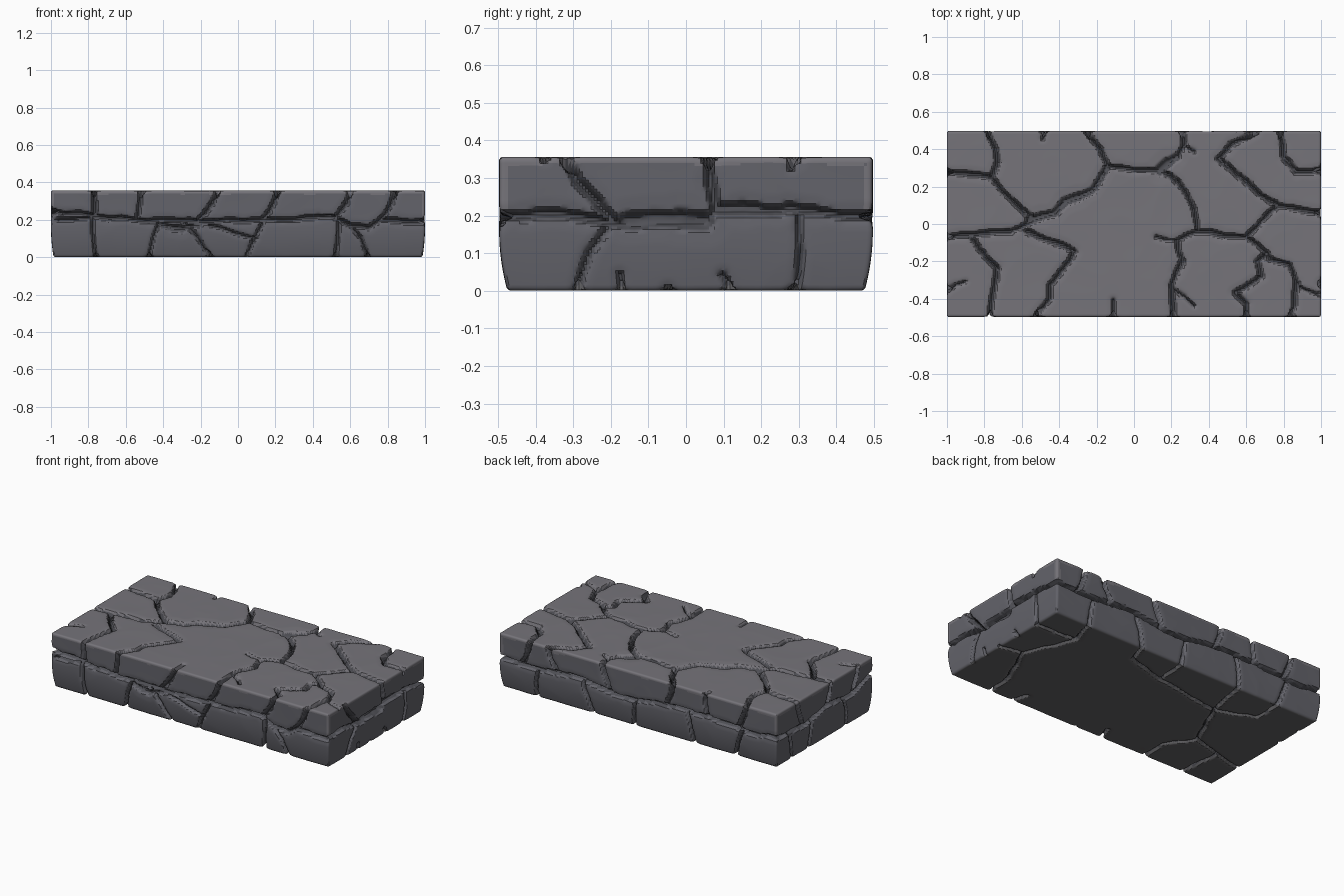
import bpy, math, random
from mathutils import Vector, noise

if "Cube" in bpy.data.objects:
    bpy.data.objects.remove(bpy.data.objects["Cube"])

random.seed(4)
HX, HY, H = 1.0, 0.497, 0.356          # half length, half depth, height
NX, NY, NZ = 260, 130, 46              # surface grid divisions
CELL = 0.06                            # spatial lookup size


def material(name, rgb):
    m = bpy.data.materials.new(name)
    m.diffuse_color = (*rgb, 1)
    m.use_nodes = True
    m.node_tree.nodes["Principled BSDF"].inputs["Base Color"].default_value = m.diffuse_color
    return m


MATS = [material("stone_side", (0.125, 0.125, 0.145)),
        material("stone_light", (0.180, 0.174, 0.194)),
        material("crack_grey", (0.080, 0.081, 0.094)),
        material("underside_grey", (0.125, 0.123, 0.130))]

# Face coordinates -> point on the block
FACE = {"top": lambda a, b: Vector((a, b * HY / 0.5, H)),
        "bottom": lambda a, b: Vector((a, b * HY / 0.5, 0)),
        "front": lambda a, b: Vector((a, -HY, b)),
        "back": lambda a, b: Vector((a, HY, b)),
        "right": lambda a, b: Vector((HX, a, b)),
        "left": lambda a, b: Vector((-HX, a, b))}

segments = []                          # (start, end, half width, depth)


def crack(face, pts, w=0.016, depth=0.032):
    """Split a path into short, slightly jittered crack segments."""
    path = [pts[0]]
    for (ax, ay), (bx, by) in zip(pts, pts[1:]):
        length = math.hypot(bx - ax, by - ay)
        n = max(1, round(length / 0.07))
        for i in range(1, n + 1):
            j = random.uniform(-0.007, 0.007) if i < n else 0
            t = i / n
            path.append((ax + (bx - ax) * t - (by - ay) / length * j,
                         ay + (by - ay) * t + (bx - ax) / length * j))
    for a, b in zip(path, path[1:]):
        segments.append((FACE[face](*a), FACE[face](*b),
                         w * random.uniform(0.85, 1.2), depth))


def side(face, seam, uppers, lowers):
    """Side wall: one wandering seam, slanted joints above and below it."""
    crack(face, seam, 0.014)

    def seam_z(a):
        for (x0, z0), (x1, z1) in zip(seam, seam[1:]):
            if x0 <= a <= x1:
                return z0 + (z1 - z0) * (a - x0) / (x1 - x0)
        return 0.2
    for top, low in uppers:
        z = seam_z(low)
        crack(face, [(top, H), (top * 0.75 + low * 0.25, 0.29), (low, z)], 0.015)
    for up, low in lowers:
        z = seam_z(up)
        crack(face, [(up, z), (up * 0.4 + low * 0.6, 0.1), (low, 0)], 0.011, 0.022)


# Top cracks, left half
for p in ([(-.78, .5), (-.74, .4), (-.73, .33), (-.76, .25), (-1, .28)],
          [(-.76, .25), (-.70, .17), (-.54, .03)],
          [(-1, -.07), (-.87, -.06), (-.66, -.04), (-.54, .02)],
          [(-.14, .31), (-.18, .4), (-.25, .5)],
          [(-.57, -.04), (-.42, -.1), (-.32, -.15), (-.38, -.24), (-.45, -.33),
           (-.45, -.4), (-.52, -.5)],
          [(-.87, -.07), (-.73, -.24), (-.75, -.35), (-.77, -.5)]):
    crack("top", p)
crack("top", [(-.56, .02), (-.42, .06), (-.37, .12), (-.22, .18), (-.14, .31)], 0.024)
# Top cracks, right half
for p in ([(-.14, .31), (0, .29), (.14, .29)],
          [(.23, .36), (.27, .43), (.26, .5)],
          [(.14, .29), (.24, .22), (.32, .08), (.34, -.04), (.6, -.07), (.71, -.16),
           (.73, -.19), (.83, -.22), (.87, -.32), (.84, -.5)],
          [(.34, -.04), (.23, -.09), (.26, -.2), (.2, -.33), (.21, -.5)],
          [(.6, -.07), (.77, .1), (1, .06)],
          [(.77, .1), (.67, .16), (.45, .35), (.52, .43), (.65, .5)],
          [(.78, .5), (.8, .36), (.87, .28), (1, .29)],
          [(.71, -.16), (.66, -.2), (.68, -.28), (.54, -.37), (.6, -.43), (.6, -.5)]):
    crack("top", p)
crack("top", [(.14, .29), (.23, .36)], 0.028)
# Hairline cracks on top
for p in ([(-.11, -.5), (-.11, -.41)], [(.21, -.35), (.32, -.44)],
          [(.23, -.09), (.12, -.07)], [(.27, .42), (.32, .39)],
          [(.87, -.33), (1, -.38)], [(-.48, .5), (-.49, .46)],
          [(-1, -.35), (-.9, -.31)]):
    crack("top", p, 0.011, 0.02)

# Side walls
side("front", [(-1, .25), (-.76, .22), (-.55, .2), (-.2, .19), (.1, .2), (.3, .2),
               (.5, .22), (.6, .17), (.7, .16), (.76, .2), (1, .19)],
     [(-.77, -.76), (-.52, -.54), (-.11, -.22), (.21, .13), (.6, .52), (.84, .76)],
     [(-.78, -.77), (-.42, -.48), (-.3, -.15), (.14, .05), (.54, .53), (.6, .7)])
crack("front", [(-.97, .2), (-.8, .21)], 0.011)
crack("front", [(-.42, .18), (-.3, .15), (-.2, .18)], 0.02, 0.025)
crack("front", [(-.15, .17), (-.02, .13), (.1, .1)], 0.011, 0.02)
side("right", [(-.5, .2), (-.3, .2), (-.2, .18), (.05, .18), (.08, .22), (.15, .225),
               (.24, .21), (.27, .22), (.5, .2)],
     [(-.32, -.19), (.06, .08)], [(-.2, -.3), (.3, .31)])
crack("right", [(-.16, .185), (.05, .185)], 0.026, 0.036)
crack("right", [(.08, .215), (.24, .215)], 0.019, 0.03)
for p in ([(.28, H), (.28, .33)], [(-.18, .04), (-.18, 0)], [(.1, .04), (.12, 0)]):
    crack("right", p, 0.011, 0.02)
side("back", [(-1, .2), (-.8, .18), (-.5, .21), (-.2, .2), (.1, .17), (.4, .21),
              (.7, .19), (1, .2)],
     [(-.78, -.72), (-.48, -.5), (-.25, -.2), (.26, .2), (.65, .58), (.78, .84)],
     [(-.75, -.7), (-.35, -.4), (.02, .04), (.4, .34), (.72, .75)])
side("left", [(-.5, .25), (-.3, .19), (0, .21), (.2, .17), (.5, .2)],
     [(-.35, -.28), (-.07, -.02), (.28, .22)], [(-.2, -.25), (.12, .15), (.36, .33)])

# Underside cracks, running in from the lower joints
for p in ([(.75, .5), (.7, .32), (.84, -.02), (.72, -.3), (.7, -.5)],
          [(.84, -.02), (1, -.05)], [(.7, .32), (1, .3)],
          [(.34, .5), (.3, .36), (.02, .27), (.04, .5)],
          [(.02, .27), (-.2, .24), (-.45, .2), (-.4, .5)],
          [(-.45, .2), (-.6, -.14), (-.48, -.32), (-.48, -.5)],
          [(-.45, .2), (-.7, .3), (-.7, .5)],
          [(-.6, -.14), (-.8, -.2), (-1, -.25)], [(-.8, -.2), (-.77, -.5)],
          [(-.15, -.5), (-.12, -.4)], [(.53, -.5), (.5, -.4)]):
    crack("bottom", p, 0.012, 0.02)

# Dense block surface
index, verts, faces = {}, [], []


def vert(i, j, k):
    key = (i, j, k)
    if key not in index:
        index[key] = len(verts)
        verts.append(Vector((HX * (2 * i / NX - 1), HY * (2 * j / NY - 1), H * k / NZ)))
    return index[key]


def sheet(na, nb, place, flip):
    for a in range(na):
        for b in range(nb):
            q = [vert(*place(a, b)), vert(*place(a + 1, b)),
                 vert(*place(a + 1, b + 1)), vert(*place(a, b + 1))]
            faces.append(q[::-1] if flip else q)


for c in (0, 1):
    sheet(NX, NY, lambda a, b: (a, b, c * NZ), c == 0)
    sheet(NX, NZ, lambda a, b: (a, c * NY, b), c == 1)
    sheet(NY, NZ, lambda a, b: (c * NX, a, b), c == 0)

# Carve depth at each vertex from the nearest cracks
cells = {}
for n, v in enumerate(verts):
    cells.setdefault(tuple(math.floor(c / CELL) for c in v), []).append(n)
groove = [0.0] * len(verts)
lip = [0.0] * len(verts)
for a, b, w, depth in segments:
    reach = w * 2.5
    lo = [math.floor((min(a[i], b[i]) - reach) / CELL) for i in range(3)]
    hi = [math.floor((max(a[i], b[i]) + reach) / CELL) for i in range(3)]
    ab = b - a
    ll = max(ab.length_squared, 1e-9)
    for x in range(lo[0], hi[0] + 1):
        for y in range(lo[1], hi[1] + 1):
            for z in range(lo[2], hi[2] + 1):
                for n in cells.get((x, y, z), ()):
                    ap = verts[n] - a
                    t = min(1, max(0, ap.dot(ab) / ll))
                    d = (ap - ab * t).length
                    if d < w:
                        groove[n] = max(groove[n], depth * min(1, 1.6 * (1 - d / w)))
                    if d < reach:
                        lip[n] = max(lip[n], 0.005 * (1 - d / reach))

# Push vertices inward, rounding the rims and tucking in the foot
coords = []
for n, v in enumerate(verts):
    gaps = [(v.x + HX, 0, 1), (HX - v.x, 0, -1), (v.y + HY, 1, 1),
            (HY - v.y, 1, -1), (v.z, 2, 1), (H - v.z, 2, -1)]
    dep = groove[n] + lip[n] + 0.002 * abs(noise.noise(v * 5))
    if sum(g[0] < 0.003 for g in gaps) > 1:
        dep += 0.003
    p = v.copy()
    for gap, axis, sign in gaps:
        p[axis] += sign * dep * max(0, 1 - gap / 0.05)
    foot = max(0, (0.16 - v.z) / 0.16) ** 2
    p.x *= 1 - 0.014 * foot
    p.y *= 1 - 0.044 * foot
    coords.append(p)

mesh = bpy.data.meshes.new("cracked_stone_slab")
mesh.from_pydata([tuple(c) for c in coords], [], faces)
for m in MATS:
    mesh.materials.append(m)

# Colours: cracks, top and worn upper rims, underside, side walls
for poly, f in zip(mesh.polygons, faces):
    mid = (verts[f[0]] + verts[f[2]]) / 2
    carved = sum(groove[n] for n in f) / 4
    fringe = 0.016 + 0.025 * max(0, noise.noise(mid * 6))
    near_corner = HX - abs(mid.x) < fringe and HY - abs(mid.y) < fringe
    if carved > 0.012:
        poly.material_index = 2
    elif mid.z > H - fringe or (near_corner and mid.z > 0.22):
        poly.material_index = 1
    elif mid.z < 1e-4:
        poly.material_index = 3

slab = bpy.data.objects.new("cracked_stone_slab", mesh)
bpy.context.collection.objects.link(slab)
bpy.context.view_layer.objects.active = slab
slab.select_set(True)
bpy.ops.object.shade_smooth_by_angle(angle=math.radians(35))
